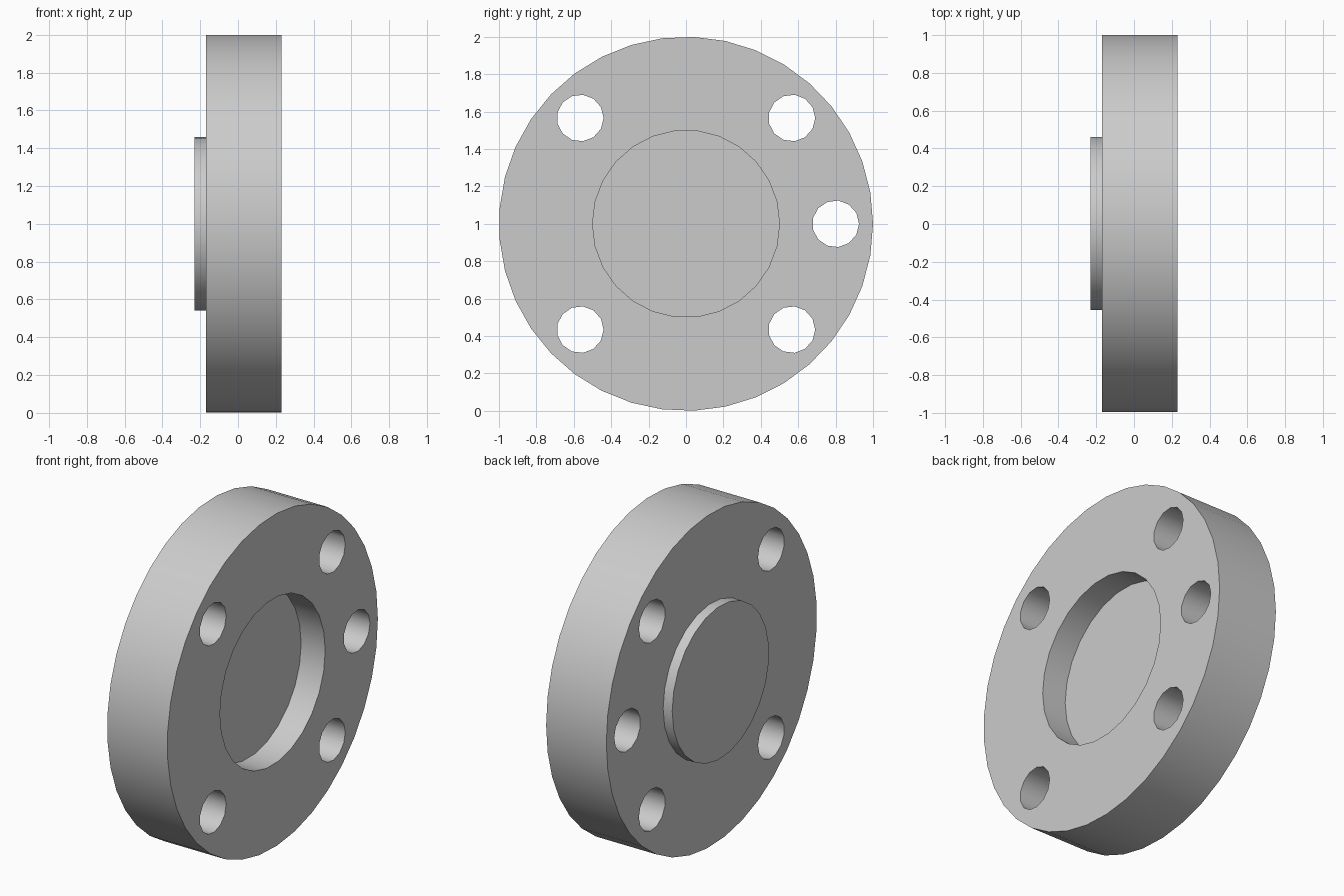
import bpy
import bmesh
import math

cube = bpy.data.objects.get("Cube")
if cube:
    bpy.data.objects.remove(cube, do_unlink=True)

CENTRE_Z = 1.0
BACK, FRONT = -0.17, 0.23      # main faces of the disc along x

grey = bpy.data.materials.new("plain grey")
grey.use_nodes = True
grey.diffuse_color = (0.6, 0.6, 0.6, 1)
grey.node_tree.nodes["Principled BSDF"].inputs["Base Color"].default_value = grey.diffuse_color


def cylinder(name, radius, x0, x1, sides, y=0.0, z=0.0):
    """Cylinder along x with its first corner towards +y."""
    bm = bmesh.new()
    ring = []
    for i in range(sides):
        a = math.tau * i / sides
        ring.append(bm.verts.new((x0, y + radius * math.cos(a),
                                  CENTRE_Z + z + radius * math.sin(a))))
    cap = bm.faces.new(ring)
    side = bmesh.ops.extrude_face_region(bm, geom=[cap], use_keep_orig=True)
    top = [v for v in side["geom"] if isinstance(v, bmesh.types.BMVert)]
    bmesh.ops.translate(bm, verts=top, vec=(x1 - x0, 0, 0))
    bmesh.ops.recalc_face_normals(bm, faces=bm.faces)
    mesh = bpy.data.meshes.new(name)
    bm.to_mesh(mesh)
    bm.free()
    mesh.materials.append(grey)
    obj = bpy.data.objects.new(name, mesh)
    bpy.context.collection.objects.link(obj)
    return obj


def combine(target, tool, operation):
    """Boolean the tool into the target, then drop the tool."""
    mod = target.modifiers.new(tool.name, "BOOLEAN")
    mod.operation = operation
    mod.solver = "EXACT"
    mod.object = tool
    bpy.context.view_layer.update()
    graph = bpy.context.evaluated_depsgraph_get()
    mesh = bpy.data.meshes.new_from_object(target.evaluated_get(graph))
    target.modifiers.clear()
    target.data = mesh
    bpy.data.objects.remove(tool, do_unlink=True)


# Main disc with the raised boss on its back
flange = cylinder("flange_disc", 1.0, BACK, FRONT, 37)
combine(flange, cylinder("back_boss", 0.46, BACK - 0.06, BACK + 0.1, 25), "UNION")

# Round recess in the front face
combine(flange, cylinder("recess_cutter", 0.5, FRONT - 0.16, FRONT + 0.1, 26), "DIFFERENCE")

# Five bolt holes, one unpaired on the +y side
for degrees in (0, 45, 135, 225, 315):
    a = math.radians(degrees)
    hole = cylinder("hole_cutter", 0.125, BACK - 0.2, FRONT + 0.2, 13,
                    0.8 * math.cos(a), 0.8 * math.sin(a))
    combine(flange, hole, "DIFFERENCE")

# Smooth round walls, crisp rims
bpy.ops.object.select_all(action="DESELECT")
flange.select_set(True)
bpy.context.view_layer.objects.active = flange
bpy.ops.object.shade_smooth_by_angle(angle=math.radians(35))
